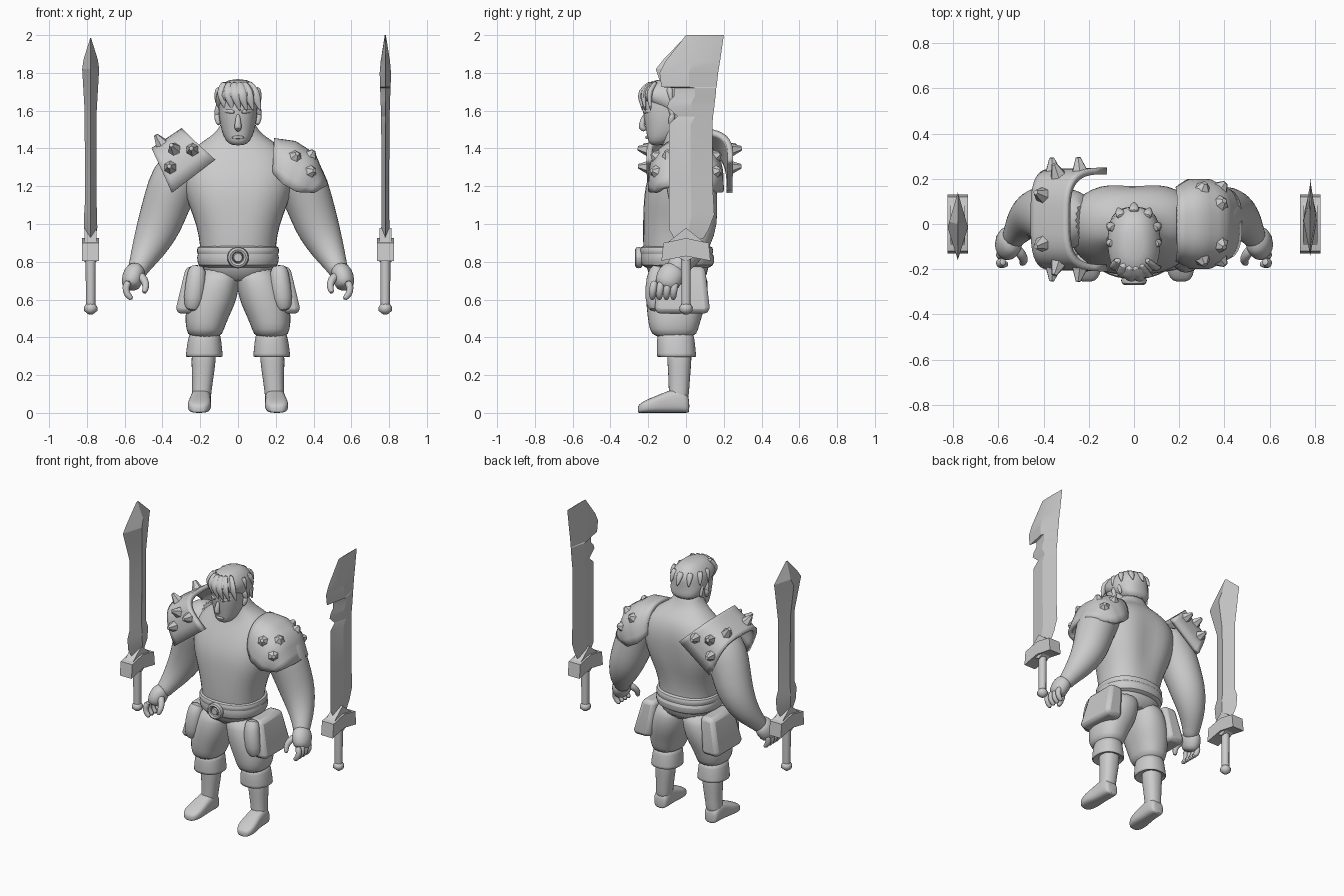
import bpy, bmesh, math
from mathutils import Vector

grey = bpy.data.materials.new("plain_grey")
grey.diffuse_color = (0.6, 0.6, 0.6, 1)


def finish(name, bm, angle=40, subsurf=0, thick=0, bevel=0):
    bmesh.ops.recalc_face_normals(bm, faces=bm.faces)
    me = bpy.data.meshes.new(name)
    bm.to_mesh(me)
    bm.free()
    me.shade_smooth()
    me.set_sharp_from_angle(angle=math.radians(angle))
    me.materials.append(grey)
    ob = bpy.data.objects.new(name, me)
    bpy.context.collection.objects.link(ob)
    if thick:
        m = ob.modifiers.new("thickness", 'SOLIDIFY')
        m.thickness, m.offset = thick, 0
    if bevel:
        m = ob.modifiers.new("bevel", 'BEVEL')
        m.width, m.segments = bevel, 2
    if subsurf:
        ob.modifiers.new("smooth", 'SUBSURF').levels = subsurf
        ob.modifiers["smooth"].render_levels = subsurf
    return ob


def skin(bm, rings):
    """Join rings of points into a capped tube."""
    rows = [[bm.verts.new(p) for p in r] for r in rings]
    n = len(rows[0])
    for a, b in zip(rows, rows[1:]):
        for i in range(n):
            bm.faces.new((a[i], a[(i + 1) % n], b[(i + 1) % n], b[i]))
    bm.faces.new(rows[0])
    bm.faces.new(rows[-1])


def oval(c, u, v, n=20, power=2.3):
    pts = []
    for i in range(n):
        a = 2 * math.pi * i / n
        ca, sa = math.cos(a), math.sin(a)
        pts.append(Vector(c) + Vector(u) * math.copysign(abs(ca) ** (2 / power), ca)
                   + Vector(v) * math.copysign(abs(sa) ** (2 / power), sa))
    return pts


def stack(name, rows, shape=None, **kw):
    """Loft upwards from rows of (cx, cy, z, rx, ry)."""
    bm = bmesh.new()
    skin(bm, [oval((x, y, z), (rx, 0, 0), (0, ry, 0)) for x, y, z, rx, ry in rows])
    if shape:
        for v in bm.verts:
            shape(v.co)
    return finish(name, bm, 60, 1, **kw)


def tube(name, pts, n=12, flat=1.0, subsurf=1):
    """Loft along a path of (x, y, z, radius); flat squashes it sideways."""
    bm = bmesh.new()
    ps = [Vector(p[:3]) for p in pts]
    rings = []
    for i, p in enumerate(ps):
        t = (ps[min(i + 1, len(ps) - 1)] - ps[max(i - 1, 0)]).normalized()
        u = t.cross(Vector((0, 1, 0.05))).normalized()
        w = t.cross(u)
        rings.append(oval(p, u * pts[i][3], w * pts[i][3] * flat, n, 2))
    skin(bm, rings)
    return finish(name, bm, 70, subsurf)


def prism(name, outline, x, half, bevel=0):
    """Extrude a (y, z) outline sideways."""
    bm = bmesh.new()
    skin(bm, [[(x + d, y, z) for y, z in outline] for d in (-half, half)])
    return finish(name, bm, 30, bevel=bevel)


# Torso with a groove down the spine and a shallow one down the chest
def grooves(co):
    if 0.9 < co.z < 1.42:
        fade = math.exp(-(co.x / 0.06) ** 2) * math.sin(math.pi * (co.z - 0.9) / 0.52)
        co.y += fade * (-0.035 if co.y > 0 else 0.012)


stack("torso", [(0, -.04, .68, .17, .14), (0, -.045, .78, .2, .175), (0, -.055, .88, .2, .175),
                (0, -.045, 1.0, .222, .19), (0, -.03, 1.1, .265, .205), (0, -.02, 1.2, .295, .208),
                (0, 0, 1.3, .305, .19), (0, .01, 1.38, .265, .155), (0, .005, 1.43, .2, .125),
                (0, -.015, 1.47, .135, .1), (0, -.03, 1.52, .09, .085), (0, -.04, 1.58, .08, .08)],
      grooves)

# Belt with a rolled upper edge and a round buckle
stack("belt", [(0, -.045, .765, .18, .16), (0, -.045, .775, .215, .195), (0, -.045, .83, .222, .2),
               (0, -.05, .84, .212, .19), (0, -.05, .85, .222, .198), (0, -.05, .88, .22, .195),
               (0, -.05, .888, .19, .17)])
bm = bmesh.new()
rings = []
for i in range(25):
    a = 2 * math.pi * i / 24
    d = Vector((math.cos(a), 0, math.sin(a)))
    rings.append(oval(Vector((0, -.25, .822)) + d * .042, d * .015, (0, .02, 0), 8, 2))
skin(bm, rings)
finish("buckle_ring", bm)
tube("buckle_centre", [(0, -.265, .822, .022), (0, -.24, .822, .03)], 12, 1, 0)

# Head, nose, brow and ears
stack("head", [(0, -.155, 1.415, .035, .03), (0, -.135, 1.44, .065, .07), (0, -.1, 1.49, .088, .11),
               (0, -.085, 1.56, .102, .14), (0, -.085, 1.63, .106, .147), (0, -.085, 1.7, .1, .135),
               (0, -.085, 1.74, .06, .09)])
tube("nose", [(0, -.215, 1.585, .01), (0, -.23, 1.545, .016), (0, -.238, 1.51, .023), (0, -.21, 1.495, .015)], 8)
tube("mouth", [(-.035, -.197, 1.458, .006), (0, -.213, 1.46, .011), (.035, -.197, 1.458, .006)], 8)

# Hair cap, swept fringe and ragged back locks
stack("hair", [(0, .01, 1.53, .08, .06), (0, .0, 1.57, .105, .08), (0, -.035, 1.61, .117, .11),
               (0, -.085, 1.66, .12, .165), (0, -.09, 1.7, .115, .168), (0, -.09, 1.74, .085, .13),
               (0, -.085, 1.768, .045, .07)])
for i in range(6):
    x = -.09 + .036 * i
    c = 1 - (x / .13) ** 2
    tube("fringe_lock", [(x * .6 - .01, -.12 - .06 * c, 1.755, .025), (x, -.14 - .11 * c, 1.695, .032),
                         (x + .012, -.14 - .1 * c, 1.65, .022), (x + .03, -.14 - .09 * c, 1.595, .003)], 8, .6)
for i in range(7):
    a = math.radians(-15 + 35 * i)
    cx, sy = math.cos(a), math.sin(a)
    for z, r in ((1.69, .95), (1.6, .75)):
        tube("back_lock", [(cx * .09, -.06 + sy * .11 * r, z + .03, .03), (cx * .112, -.05 + sy * .135 * r, z, .024),
                           (cx * .122, -.04 + sy * .145 * r, z - .055, .003)], 8, .8)

for s, side in ((-1, "right"), (1, "left")):
    tube(side + "_brow", [(s * .012, -.222, 1.59, .012), (s * .05, -.212, 1.6, .015), (s * .085, -.16, 1.595, .01)], 8)
    tube(side + "_ear", [(s * .105, -.07, 1.59, .015), (s * .112, -.075, 1.56, .02), (s * .1, -.085, 1.52, .01)], 8)

    # Arm, palm, fingers and thumb
    tube(side + "_arm", [(s * x, y, z, r) for x, y, z, r in (
        (.2, .02, 1.34, .1), (.27, .02, 1.31, .135), (.335, .025, 1.23, .14), (.375, .04, 1.12, .128),
        (.415, .05, 1.0, .12), (.455, .035, .91, .102), (.495, .0, .83, .078), (.528, -.05, .765, .054),
        (.54, -.07, .73, .052))], 18)
    tube(side + "_palm", [(s * .53, -.05, .775, .045), (s * .55, -.075, .74, .06),
                          (s * .565, -.1, .69, .058), (s * .568, -.112, .655, .04)], 14, 1.25)
    for k in range(4):
        y = -.055 - .037 * k
        tube(side + "_finger", [(s * .575, y, .7, .022), (s * .598, y - .008, .665, .022),
                                (s * .588, y - .012, .625, .02), (s * .558, y - .012, .6, .015)], 8)
    tube(side + "_thumb", [(s * .53, -.1, .735, .028), (s * .492, -.14, .705, .024),
                           (s * .485, -.165, .665, .021), (s * .5, -.178, .63, .013)], 8)

    # Shorts leg, cuff, shin and boot
    stack(side + "_shorts_leg", [(s * x, y, z, rx, ry) for x, y, z, rx, ry in (
        (.09, -.045, .78, .11, .14), (.11, -.045, .7, .12, .165), (.135, -.05, .6, .132, .165),
        (.165, -.06, .51, .118, .145), (.175, -.065, .44, .1, .13), (.175, -.06, .395, .085, .11))])
    stack(side + "_cuff", [(s * x, y, z, rx, ry) for x, y, z, rx, ry in (
        (.176, -.055, .43, .08, .095), (.177, -.055, .4, .088, .1), (.179, -.05, .3, .1, .106),
        (.179, -.05, .293, .098, .104), (.179, -.045, .31, .07, .075))])
    stack(side + "_shin", [(s * x, y, z, rx, ry) for x, y, z, rx, ry in (
        (.18, -.035, .38, .065, .07), (.182, -.035, .27, .066, .064), (.188, -.036, .16, .054, .056),
        (.193, -.038, .1, .052, .054), (.196, -.04, .05, .05, .05))])
    bm = bmesh.new()
    skin(bm, [oval((s * x, y, h / 2), (rx, 0, 0), (0, 0, h / 2), 20, 3) for x, y, rx, h in (
        (.195, .018, .035, .07), (.195, .008, .05, .1), (.196, -.04, .055, .135), (.199, -.1, .054, .115),
        (.203, -.16, .062, .09), (.206, -.21, .062, .07), (.208, -.243, .046, .05), (.208, -.256, .025, .035))])
    finish(side + "_boot", bm, 60, 1)

    # Hip bag hanging from the belt, with a front flap
    bm = bmesh.new()
    skin(bm, [[(s * (cx + a * w), -.02 + b * d, z) for a, b in ((-1, -1), (1, -1), (1, 1), (-1, 1))]
              for z, cx, w, d in ((.525, .265, .06, .14), (.56, .265, .062, .145), (.775, .225, .05, .12))])
    finish(side + "_hip_bag", bm, 40, bevel=.025)
    tube(side + "_pouch", [(s * .215, -.14, .785, .045), (s * .22, -.165, .72, .055),
                           (s * .235, -.17, .6, .058), (s * .245, -.165, .535, .035)], 12, .9)


def along(pts, u):
    f = min(u, .9999) * (len(pts) - 1)
    i = int(f)
    return Vector(pts[i]).lerp(Vector(pts[i + 1]), f - i)


# Saddle-shaped shoulder guards draped front to back, with studs
def guard(name, apex, foot, yc, power, studs, height):
    """apex rows: (x, z, half width); foot rows: (x, z) of the hanging edge."""
    def point(u, v):
        a, f = along(apex, u), along(foot, u)
        th = v * math.pi / 2
        t = 1 - abs(math.cos(th)) ** power
        y = yc + a[2] * math.copysign(abs(math.sin(th)) ** power, v)
        return Vector((a[0] + (f[0] - a[0]) * t, y, a[1] + (f[1] - a[1]) * t))
    bm = bmesh.new()
    rows = [[bm.verts.new(point(i / 9, j / 12 - 1)) for j in range(25)] for i in range(10)]
    for a, b in zip(rows, rows[1:]):
        for j in range(24):
            bm.faces.new((a[j], a[j + 1], b[j + 1], b[j]))
    finish(name, bm, 50, thick=.03)
    centre = Vector((sum(p[0] for p in foot) / len(foot), yc, 1.26))
    for u, v in studs:
        p, e = point(u, v), .03
        nrm = (point(min(u + e, 1), v) - point(u - e, v)).cross(point(u, v + e) - point(u, v - e)).normalized()
        if nrm.dot(p - centre) < 0:
            nrm = -nrm
        bm = bmesh.new()
        bmesh.ops.create_cone(bm, cap_ends=True, segments=6, radius1=.038, radius2=.012, depth=height)
        q = nrm.to_track_quat('Z', 'Y')
        for vert in bm.verts:
            vert.co = q @ vert.co + p + nrm * (.008 + height / 2)
        finish(name + "_stud", bm, 20)


guard("right_shoulder_guard", [(-.45, 1.39, .21), (-.29, 1.495, .215)], [(-.35, 1.165), (-.12, 1.34)],
      .02, .6, [(u, s * v) for s in (-1, 1) for u, v in ((.5, .6), (.82, .8), (.2, .82), (.3, .2))], .06)
guard("left_shoulder_guard", [(.19, 1.44, .15), (.3, 1.425, .185), (.4, 1.36, .185), (.465, 1.2, .14)],
      [(.19, 1.27), (.24, 1.21), (.31, 1.17), (.4, 1.17)], 0, .75,
      [(u, s * v) for s in (-1, 1) for u, v in ((.4, .55), (.62, .25), (.72, .62))], .03)


# Swords: diamond-section blades built from (z, back edge, front edge, half thickness)
def blade(name, x, rows):
    bm = bmesh.new()
    skin(bm, [[(x, a, z), (x + t, (a + b) / 2, z), (x, b, z), (x - t, (a + b) / 2, z)] for z, a, b, t in rows])
    finish(name, bm, 15)


blade("notched_blade", .78, [(.92, -.06, .09, .015), (.97, -.09, .12, .022), (1.05, -.09, .15, .02),
                             (1.23, -.09, .14, .02), (1.53, -.09, .14, .022), (1.57, -.045, .143, .022),
                             (1.62, -.1, .15, .024), (1.65, -.09, .153, .025), (1.68, -.06, .157, .026),
                             (1.72, -.065, .16, .028), (1.725, -.13, .162, .028), (1.8, -.14, .17, .03),
                             (1.86, -.11, .18, .025), (2.0, 0, .2, .003)])
blade("leaf_blade", -.78, [(.92, -.06, .07, .025), (.98, -.1, .11, .035), (1.06, -.11, .12, .034),
                           (1.12, -.085, .095, .03), (1.6, -.085, .095, .032), (1.82, -.16, .13, .045),
                           (1.87, -.12, .14, .038), (1.985, -.01, .01, .002)])
for x, side in ((-.78, "right"), (.78, "left")):
    prism(side + "_sword_guard", [(-.13, .805), (-.12, .9), (0, .925), (.12, .9), (.13, .805), (0, .83)], x, .045)
    prism(side + "_sword_collar", [(-.1, .86), (0, .8), (.1, .86), (.1, .9), (0, .98), (-.1, .9)], x, .032)
    tube(side + "_sword_grip", [(x, 0, .56, .025), (x, 0, .83, .027)], 10, 1, 0)
    tube(side + "_sword_pommel", [(x, 0, .522, .012), (x, 0, .54, .035), (x, 0, .56, .036), (x, 0, .578, .024)], 8, 1, 0)
